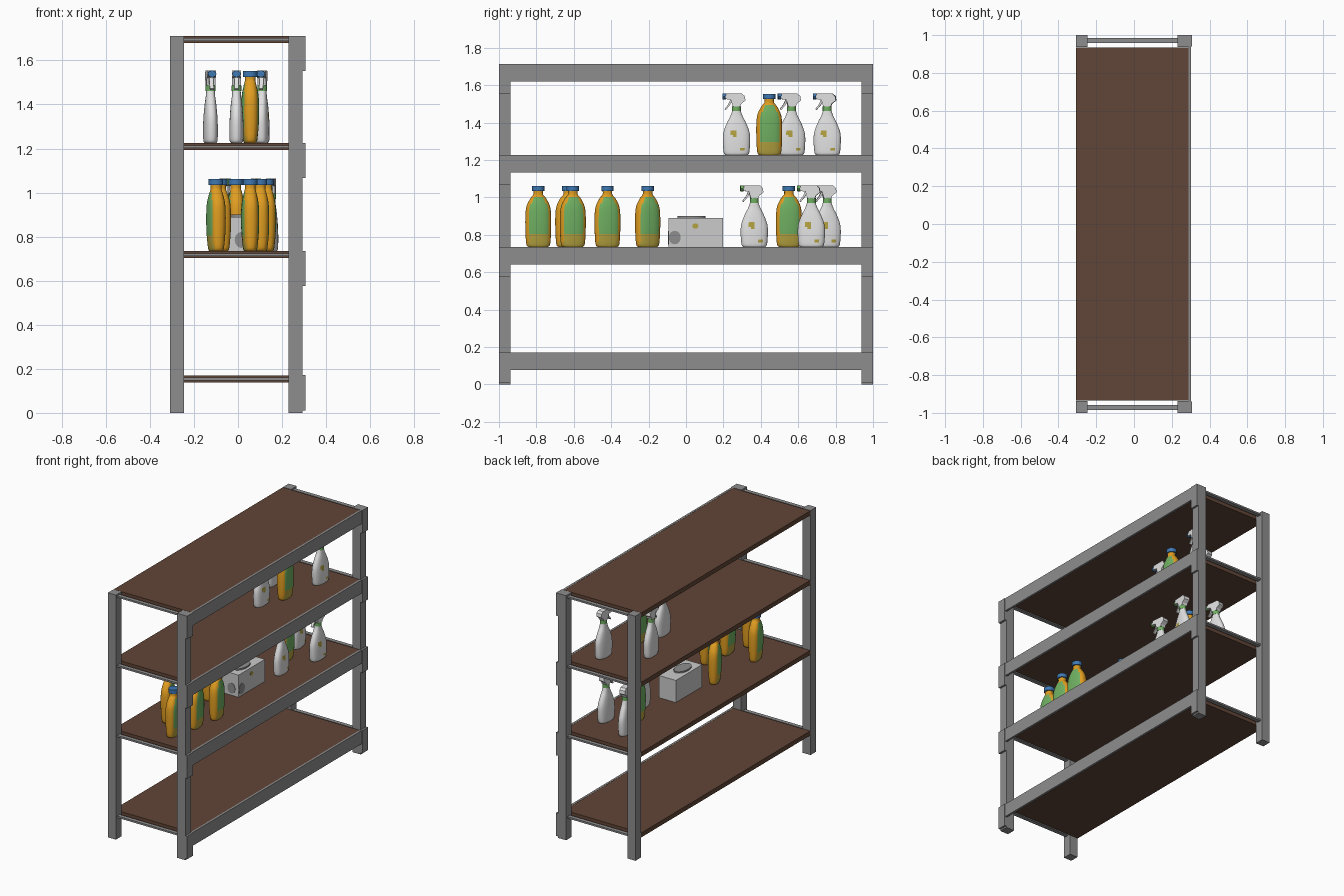
import bpy, bmesh, math
from mathutils import Vector

cube = bpy.data.objects.get("Cube")
if cube:
    bpy.data.objects.remove(cube, do_unlink=True)


def material(name, r, g, b):
    m = bpy.data.materials.new(name)
    m.use_nodes = True
    m.diffuse_color = (r, g, b, 1)
    m.node_tree.nodes["Principled BSDF"].inputs["Base Color"].default_value = (r, g, b, 1)
    return m


STEEL = material("steel grey", .27, .27, .27)
WOOD = material("brown board", .12, .06, .038)
WHITE = material("white plastic", .75, .75, .75)
GREEN = material("label green", .16, .43, .12)
ORANGE = material("golden orange", .75, .34, .015)
OLIVE = material("olive yellow", .45, .36, .05)
BLUE = material("cap blue", .05, .19, .45)
CARTON = material("carton grey", .6, .6, .6)


def finish(name, bm, mats, smooth=False, parent=None):
    bmesh.ops.recalc_face_normals(bm, faces=bm.faces[:])
    mesh = bpy.data.meshes.new(name)
    bm.to_mesh(mesh)
    bm.free()
    for m in mats:
        mesh.materials.append(m)
    obj = bpy.data.objects.new(name, mesh)
    bpy.context.collection.objects.link(obj)
    obj.parent = parent
    if smooth:
        bpy.ops.object.select_all(action='DESELECT')
        obj.select_set(True)
        bpy.context.view_layer.objects.active = obj
        bpy.ops.object.shade_smooth_by_angle(angle=math.radians(50))
    return obj


def box(name, mat, x0, x1, y0, y1, z0, z1, parent=None):
    bm = bmesh.new()
    bmesh.ops.create_cube(bm, size=1)
    for v in bm.verts:
        v.co = Vector((x0 + (v.co.x + .5) * (x1 - x0),
                       y0 + (v.co.y + .5) * (y1 - y0),
                       z0 + (v.co.z + .5) * (z1 - z0)))
    return finish(name, bm, [mat], parent=parent)


def disc(name, mat, centre, rx, ry, height, axis='Z', parent=None, sides=24):
    bm = bmesh.new()
    bmesh.ops.create_cone(bm, cap_ends=True, segments=sides, radius1=1, radius2=1, depth=height)
    for v in bm.verts:
        v.co.x *= rx
        v.co.y *= ry
    obj = finish(name, bm, [mat], True, parent)
    obj.location = centre
    if axis == 'X':
        obj.rotation_euler.y = math.pi / 2
    elif axis == 'Y':
        obj.rotation_euler.x = math.pi / 2
    return obj


def smooth_profile(points, steps):
    """Catmull-Rom through (height, half depth, half width) points."""
    p = [Vector(q) for q in points]
    p = [p[0]] + p + [p[-1]]
    out = []
    for a, b, c, d in zip(p, p[1:], p[2:], p[3:]):
        for i in range(steps):
            t = i / steps
            out.append(b + .5 * t * (c - a + t * (2 * a - 5 * b + 4 * c - d
                                                 + t * (3 * (b - c) + d - a))))
    return out + [p[-2]]


def loft(name, points, mats, rule, parent, steps=4, sides=32, power=.8):
    bm = bmesh.new()
    rings = []
    for z, rx, ry in smooth_profile(points, steps):
        ring = []
        for i in range(sides):
            c, s = math.cos(math.tau * i / sides), math.sin(math.tau * i / sides)
            ring.append(bm.verts.new((math.copysign(abs(c) ** power, c) * rx,
                                      math.copysign(abs(s) ** power, s) * ry, z)))
        rings.append(ring)
    for a, b in zip(rings, rings[1:]):
        for i in range(sides):
            j = (i + 1) % sides
            bm.faces.new((a[i], a[j], b[j], b[i]))
    bm.faces.new(rings[0])
    bm.faces.new(rings[-1])
    bm.normal_update()
    for f in bm.faces:
        f.material_index = rule(f.calc_center_median())
    return finish(name, bm, mats, True, parent)


def slab(name, mat, outline, thickness, parent):
    """Side outline in (y, z), given thickness along x."""
    bm = bmesh.new()
    face = bm.faces.new([bm.verts.new((-thickness / 2, y, z)) for y, z in outline])
    ext = bmesh.ops.extrude_face_region(bm, geom=[face])
    for v in ext["geom"]:
        if isinstance(v, bmesh.types.BMVert):
            v.co.x += thickness
    return finish(name, bm, [mat], parent=parent)


def anchor(name, x, y, z, degrees):
    e = bpy.data.objects.new(name, None)
    e.location = (x, y, z)
    e.rotation_euler.z = math.radians(degrees)
    e.hide_render = True
    bpy.context.collection.objects.link(e)
    return e


# Rack frame: posts, boards, side beams with end brackets, crossbars
for side, x0, x1 in (("right", -.308, -.246), ("left", .229, .293)):
    for end, y0 in (("front", -1), ("back", .938)):
        box(f"{end}_{side}_post", STEEL, x0, x1, y0, y0 + .062, 0, 1.712)

SHELVES = (.171, .735, 1.226, 1.712)
for n, top in enumerate(SHELVES, 1):
    box(f"board_{n}", WOOD, -.308, .289, -.935, .935, top - .032, top - .001)
    box(f"beam_{n}", STEEL, .288, .303, -.999, .999, top - .093, top)
    for s, end in ((-1, "front"), (1, "back")):
        box(f"{end}_bracket_{n}", STEEL, .285, .307, *sorted((s * 1, s * .939)), top - .16, top)
        box(f"{end}_crossbar_{n}", STEEL, -.25, .232, *sorted((s * .957, s * .985)),
            top - .023, top - .011)


# Detergent bottle: labels on both broad sides, round neck and cap
def detergent(x, y, z, turn):
    base = anchor("detergent_bottle", x, y, z, turn)

    def rule(c):
        wide = .053 if c.z < .2 else .053 - (c.z - .2) * .45
        if abs(c.y) > wide or abs(c.x) < .012 or not .004 < c.z < .268:
            return 0
        return 2 if c.z < .065 + .012 * math.cos(c.y * 40) else 1
    loft("detergent_body", [(0, .026, .052), (.015, .032, .064), (.09, .039, .069),
                            (.17, .04, .069), (.22, .037, .062), (.26, .029, .042),
                            (.28, .024, .026), (.3, .024, .025)],
         [ORANGE, GREEN, OLIVE], rule, base)
    disc("detergent_cap", BLUE, (0, 0, .313), .033, .033, .028, parent=base)


# Spray bottle: waisted body, collar, pistol head, trigger and nozzle
def spray(x, y, z, turn, tip):
    base = anchor("spray_bottle", x, y, z, turn)

    def rule(c):
        big = math.hypot(c.y + .012, (c.z - .118) * 1.2) < .02
        small = math.hypot(c.y - .025, (c.z - .03) * 2) < .014
        return 1 if c.x > 0 and (big or small) else 0
    loft("spray_body", [(0, .025, .058), (.012, .031, .068), (.07, .032, .073),
                        (.12, .03, .07), (.17, .026, .052), (.21, .021, .032),
                        (.24, .019, .022)], [WHITE, OLIVE], rule, base)
    disc("spray_collar", GREEN, (0, 0, .248), .022, .024, .026, parent=base)
    slab("spray_head", WHITE, [(-.02, .26), (.02, .26), (.026, .275), (.048, .292),
                               (.044, .315), (.03, .328), (-.056, .328), (-.06, .3),
                               (-.03, .295)], .04, base)
    slab("spray_trigger", WHITE, [(-.032, .298), (-.02, .298), (-.034, .268),
                                  (-.058, .24), (-.064, .246), (-.045, .27)], .018, base)
    disc("spray_nozzle", tip, (0, -.066, .313), .02, .016, .018, 'Y', base, 8)


for x, y, turn in ((.055, -.79, 5), (-.1, -.63, 14), (.1, -.605, 8), (.13, -.42, 10),
                   (-.08, -.205, 22), (-.01, .55, 6)):
    detergent(x, y, SHELVES[1], turn)
detergent(.055, .445, SHELVES[2], 4)

for x, y, turn in ((.08, .365, 4), (.15, .67, -4), (-.06, .755, 8)):
    spray(x, y, SHELVES[1], turn, GREEN)
for x, y, turn in ((-.007, .27, 0), (-.125, .565, 6), (.11, .755, -5)):
    spray(x, y, SHELVES[2], turn, BLUE)

# Carton with a raised oval opening and printed patches
z = SHELVES[1]
box("carton", CARTON, -.06, .07, -.094, .198, z, z + .155)
disc("carton_opening", STEEL, (.005, .03, z + .16), .045, .075, .01)
disc("side_patch", STEEL, (.07, -.06, z + .05), .036, .032, .006, 'X')
disc("side_emblem", OLIVE, (.07, .05, z + .112), .014, .016, .006, 'X')
disc("front_patch", STEEL, (.015, -.094, z + .05), .03, .036, .006, 'Y')
